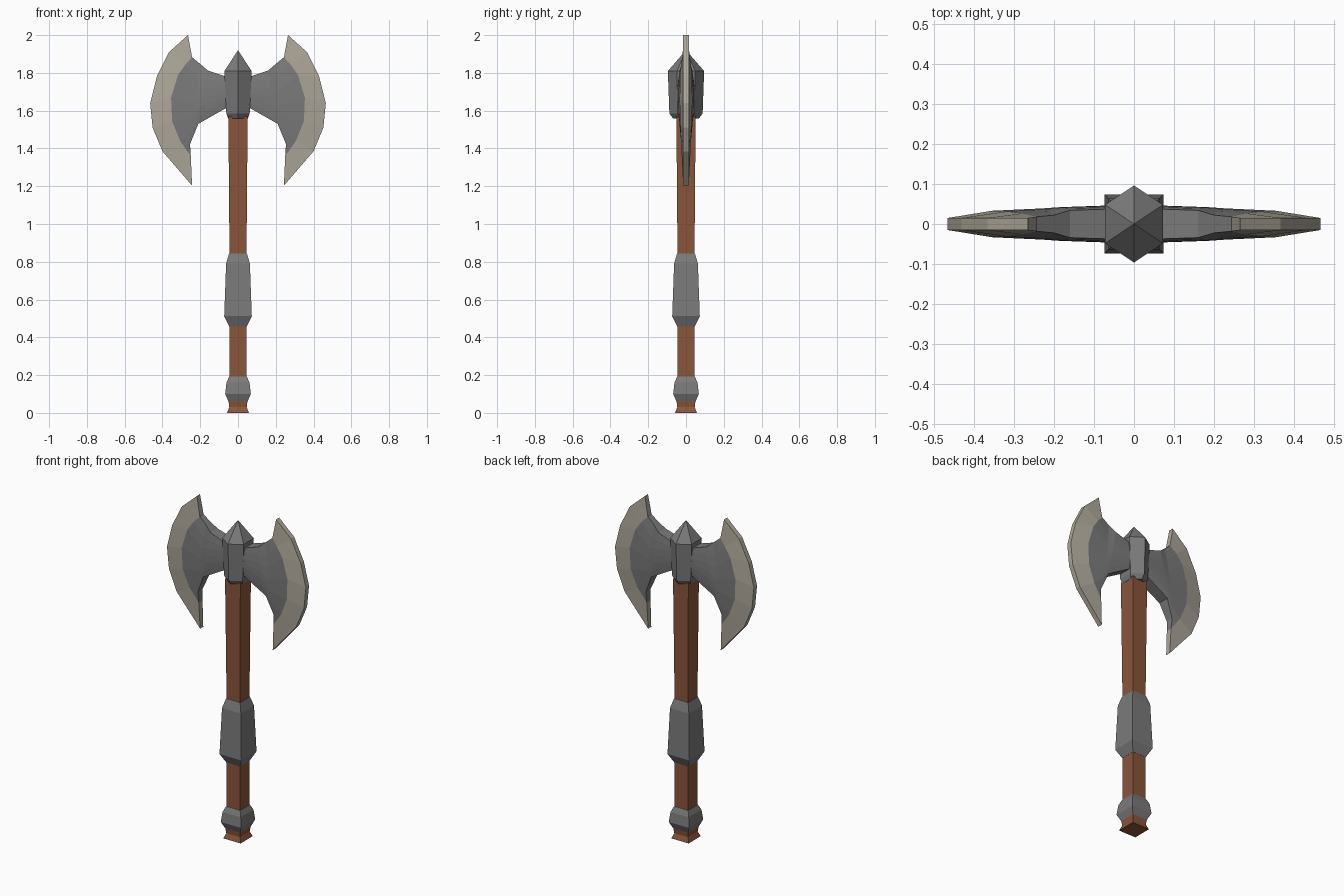
import bpy, bmesh, math
from mathutils import Vector

if "Cube" in bpy.data.objects:
    bpy.data.objects.remove(bpy.data.objects["Cube"])


def material(name, rgb):
    m = bpy.data.materials.new(name)
    m.diffuse_color = (*rgb, 1)
    m.use_nodes = True
    m.node_tree.nodes["Principled BSDF"].inputs["Base Color"].default_value = m.diffuse_color
    return m


WOOD = material("brown wood", (0.25, 0.092, 0.044))
STEEL = material("dark steel", (0.195, 0.195, 0.197))
EDGE = material("pale blade edge", (0.42, 0.385, 0.32))


def finish(bm, name, mats):
    bmesh.ops.recalc_face_normals(bm, faces=bm.faces)
    me = bpy.data.meshes.new(name)
    bm.to_mesh(me)
    bm.free()
    for m in mats:
        me.materials.append(m)
    ob = bpy.data.objects.new(name, me)
    bpy.context.collection.objects.link(ob)
    return ob


def loft(name, mat, rings, apex=None):
    """Stack of closed rings, capped at the ends or drawn to an apex."""
    bm = bmesh.new()
    loops = [[bm.verts.new(p) for p in r] for r in rings]
    n = len(loops[0])
    for a, b in zip(loops, loops[1:]):
        for i in range(n):
            j = (i + 1) % n
            bm.faces.new((a[i], a[j], b[j], b[i]))
    bm.faces.new(loops[0])
    if apex:
        tip = bm.verts.new(apex)
        for i in range(n):
            bm.faces.new((loops[-1][i], loops[-1][(i + 1) % n], tip))
    else:
        bm.faces.new(loops[-1])
    return finish(bm, name, [mat])


def square(h, z):
    return [(-h, -h, z), (h, -h, z), (h, h, z), (-h, h, z)]


def hexagon(x, y, z):
    return [(x * math.sin(math.tau * i / 6) / math.sin(math.tau / 6),
             y * math.cos(math.tau * i / 6), z) for i in range(6)]


# Handle: square sections stacked along z (half width, height)
for name, mat, prof in (
    ("handle_foot", WOOD, [(.058, 0), (.046, .03), (.05, .06)]),
    ("pommel_collar", STEEL, [(.05, .06), (.068, .10), (.061, .16), (.047, .192)]),
    ("lower_shaft", WOOD, [(.045, .192), (.045, .458)]),
    ("grip", STEEL, [(.046, .458), (.073, .512), (.063, .79), (.047, .845)]),
    ("upper_shaft", WOOD, [(.045, .845), (.051, 1.57)]),
):
    loft(name, mat, [square(h, z) for h, z in prof])

# Head: hexagonal socket with a pointed cap
loft("head_socket", STEEL,
     [hexagon(.052, .068, 1.558), hexagon(.062, .088, 1.585), hexagon(.072, .096, 1.81)],
     apex=(0, 0, 1.92))

# Blade: columns from root to cutting edge, each running top to bottom
ROWS = 7


def line(a, b):
    return [Vector(a).lerp(Vector(b), i / (ROWS - 1)) for i in range(ROWS)]


columns = [
    line((.03, 1.772), (.03, 1.63)),
    line((.07, 1.783), (.07, 1.61)),
    line((.16, 1.813), (.21, 1.53)),
    line((.20, 1.847), (.254, 1.423)),
    [(.243, 1.883), (.28, 1.842), (.317, 1.79), (.354, 1.67), (.349, 1.545), (.307, 1.44), (.25, 1.36)],
    [(.265, 2.0), (.365, 1.91), (.43, 1.78), (.465, 1.64), (.452, 1.51), (.40, 1.385), (.243, 1.203)],
]
# half thickness of each column: (middle, ends)
thick = [(.047, .038), (.046, .037), (.042, .034), (.039, .022), (.033, .018), (.015, .015)]

bm = bmesh.new()
grids = []
for side in (-1, 1):
    grid = []
    for col, (mid, end) in zip(columns, thick):
        row = []
        for i, (x, z) in enumerate(col):
            s = abs(2 * i / (ROWS - 1) - 1) ** 2
            row.append(bm.verts.new((x, side * (mid + (end - mid) * s), z)))
        grid.append(row)
    grids.append(grid)
f, b = grids
last = len(columns) - 1
for c in range(last):
    mi = int(c == last - 1)
    for g in grids:
        for r in range(ROWS - 1):
            bm.faces.new((g[c][r], g[c + 1][r], g[c + 1][r + 1], g[c][r + 1])).material_index = mi
    for r in (0, ROWS - 1):
        bm.faces.new((f[c][r], f[c + 1][r], b[c + 1][r], b[c][r])).material_index = mi
for c in (0, last):
    for r in range(ROWS - 1):
        bm.faces.new((f[c][r], f[c][r + 1], b[c][r + 1], b[c][r])).material_index = int(c == last)
blades = finish(bm, "twin_blades", [STEEL, EDGE])
mirror = blades.modifiers.new("mirror", 'MIRROR')
mirror.use_axis[0] = True
mirror.use_mirror_merge = False
